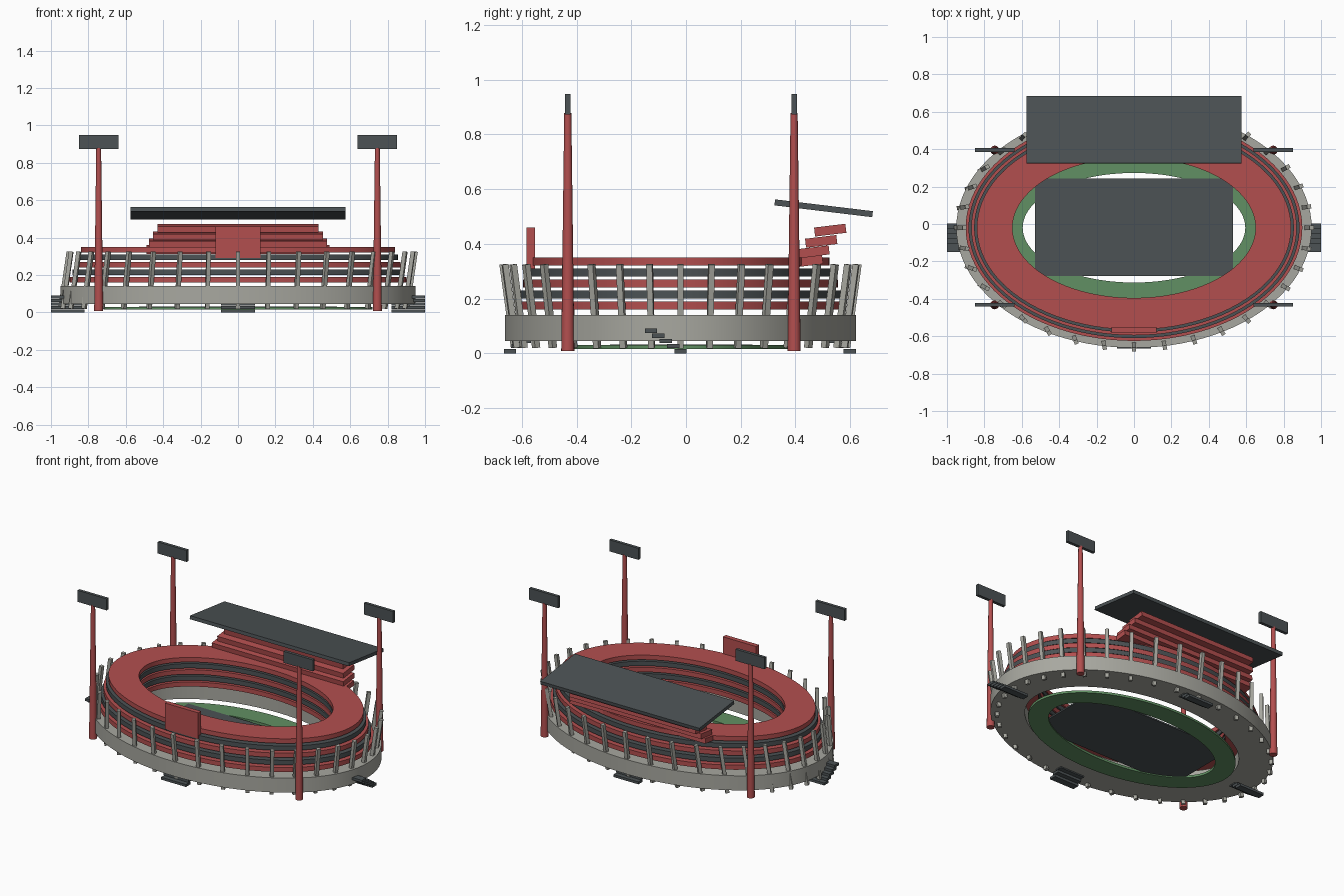
import bpy, bmesh
from math import sin, cos, pi, atan2
from mathutils import Vector, Matrix

if "Cube" in bpy.data.objects:
    bpy.data.objects.remove(bpy.data.objects["Cube"])

CY = -0.02  # centre of the bowl in y


def material(name, rgb):
    m = bpy.data.materials.new(name)
    m.diffuse_color = (*rgb, 1)
    m.use_nodes = True
    m.node_tree.nodes["Principled BSDF"].inputs["Base Color"].default_value = m.diffuse_color
    return m


RED = material("red", (0.45, 0.078, 0.078))
DARK = material("charcoal", (0.072, 0.085, 0.09))
GREEN = material("grass", (0.12, 0.28, 0.125))
GREY = material("concrete", (0.39, 0.39, 0.35))


def finish(name, bm, mat=None, smooth=False):
    bmesh.ops.recalc_face_normals(bm, faces=bm.faces)
    me = bpy.data.meshes.new(name)
    bm.to_mesh(me)
    bm.free()
    ob = bpy.data.objects.new(name, me)
    bpy.context.collection.objects.link(ob)
    if mat:
        me.materials.append(mat)
    if smooth:
        bpy.context.view_layer.objects.active = ob
        ob.select_set(True)
        bpy.ops.object.shade_smooth_by_angle()
        ob.select_set(False)
    return ob


def add_box(bm, centre, size, rot=Matrix.Identity(4)):
    bmesh.ops.create_cube(bm, size=1, matrix=Matrix.Translation(centre) @ rot
                          @ Matrix.Diagonal((*size, 1)))


def box(name, centre, size, mat=None, tilt=0):
    bm = bmesh.new()
    add_box(bm, centre, size, Matrix.Rotation(tilt, 4, 'X'))
    return finish(name, bm, mat)


def ring(name, outer, inner, z0, z1, mat=None, n=96):
    """Oval ring with a rectangular section."""
    bm = bmesh.new()
    section = [(outer, z0), (outer, z1), (inner, z1), (inner, z0)]
    loops = [[bm.verts.new((r[0] * cos(2 * pi * k / n), CY + r[1] * sin(2 * pi * k / n), z))
              for r, z in section] for k in range(n)]
    for k in range(n):
        a, b = loops[k], loops[(k + 1) % n]
        for j in range(4):
            bm.faces.new((a[j], b[j], b[(j + 1) % 4], a[(j + 1) % 4]))
    return finish(name, bm, mat, True)


# Field and surrounding grass
box("pitch", (0, CY + 0.003, 0.027), (1.06, 0.52, 0.010), DARK)
ring("grass_oval", (0.72, 0.42), (0.595, 0.293), 0.015, 0.03, GREEN)

# Concourse base and stacked seating tiers
ring("concourse_base", (0.95, 0.642), (0.74, 0.44), 0.045, 0.14, GREY)
for i in range(5):
    z = 0.16 + 0.04 * i
    d = 0.015 * i
    ring(f"seating_tier_{i + 1}", (0.90 - d, 0.605 - d), (0.65, 0.375), z, z + 0.03,
         DARK if i % 2 else RED)

# Leaning facade pillars
bm = bmesh.new()
for k in range(36):
    a = 2 * pi * k / 36
    mid = Vector((0.928 * cos(a), CY + 0.63 * sin(a), 0.1725))
    d = Vector((0.045 * abs(cos(a)), 0.042 * sin(a), 0.305))
    rot = (Matrix.Rotation(atan2(d.y, d.x), 4, 'Z')
           @ Matrix.Rotation(atan2(d.xy.length, d.z), 4, 'Y'))
    add_box(bm, mid, (0.022, 0.022, d.length), rot)
finish("facade_pillars", bm, GREY)

# Upper grandstand rows and the roof over them
for i, (hw, y, z) in enumerate([(0.49, 0.442, 0.336), (0.475, 0.466, 0.371),
                                (0.455, 0.494, 0.409), (0.43, 0.527, 0.450)]):
    box(f"upper_stand_row_{i + 1}", (0, y, z), (2 * hw, 0.115, 0.033), RED, 0.12)
box("stand_roof", (0, 0.503, 0.53), (1.15, 0.36, 0.022), DARK, -0.12)

# Scoreboard
box("scoreboard", (0, -0.567, 0.375), (0.24, 0.03, 0.17), RED)

# Floodlight masts
for sx in (-1, 1):
    for y in (-0.432, 0.395):
        tag = ("left" if sx < 0 else "right") + ("_front" if y < 0 else "_back")
        bm = bmesh.new()
        bmesh.ops.create_cone(bm, cap_ends=True, segments=16, radius1=0.024, radius2=0.013,
                              depth=0.87, matrix=Matrix.Translation((sx * 0.745, y, 0.443)))
        finish("light_mast_" + tag, bm, RED, True)
        box("light_panel_" + tag, (sx * 0.745, y, 0.91), (0.21, 0.02, 0.075), DARK)

# Entrance stairs on four sides: start position and climb direction in y
for name, x, y, s in [("front", 0, -0.643, 1), ("back", 0, 0.598, -1),
                      ("left", -0.91, -0.02, -1), ("right", 0.91, -0.02, -1)]:
    bm = bmesh.new()
    for i in range(5):
        add_box(bm, (x, y + s * 0.027 * i, 0.008 + 0.0185 * i), (0.18, 0.045, 0.016))
    finish("stairs_" + name, bm, DARK)
